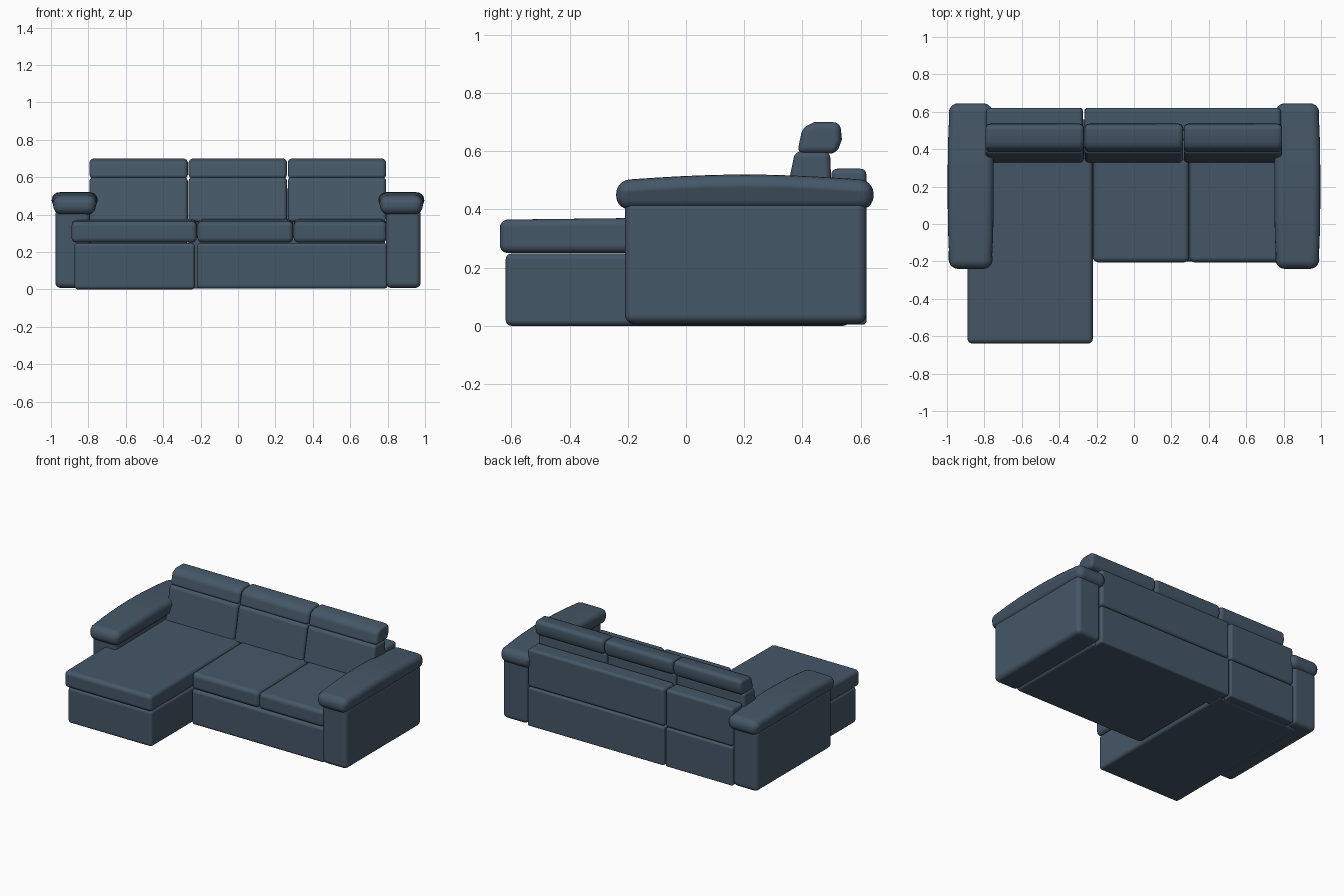
import bpy, bmesh, math

old = bpy.data.objects.get("Cube")
if old:
    bpy.data.objects.remove(old, do_unlink=True)

# Single upholstery colour
fabric = bpy.data.materials.new("slate_blue_fabric")
fabric.use_nodes = True
colour = (0.06, 0.095, 0.135, 1)
fabric.diffuse_color = colour
bsdf = fabric.node_tree.nodes["Principled BSDF"]
bsdf.inputs["Base Color"].default_value = colour
bsdf.inputs["Roughness"].default_value = 0.8


def prism(name, x0, x1, profile, bevel, taper=None):
    """Extrude a (y, z) side profile from x0 to x1 and round its edges."""
    bm = bmesh.new()
    cx, half = (x0 + x1) / 2, (x1 - x0) / 2
    rings = []
    for side in (-1, 1):
        rings.append([bm.verts.new((cx + side * half * (taper(y) if taper else 1), y, z))
                      for y, z in profile])
    n = len(profile)
    bm.faces.new(rings[0])
    bm.faces.new(rings[1][::-1])
    for i in range(n):
        j = (i + 1) % n
        bm.faces.new((rings[0][i], rings[1][i], rings[1][j], rings[0][j]))
    bmesh.ops.recalc_face_normals(bm, faces=bm.faces)
    mesh = bpy.data.meshes.new(name)
    bm.to_mesh(mesh)
    bm.free()
    mesh.materials.append(fabric)
    obj = bpy.data.objects.new(name, mesh)
    bpy.context.collection.objects.link(obj)
    mod = obj.modifiers.new("rounding", "BEVEL")
    mod.width, mod.segments = bevel, 5
    mod.limit_method, mod.angle_limit = "ANGLE", math.radians(35)
    mod.harden_normals = True
    bpy.ops.object.select_all(action="DESELECT")
    obj.select_set(True)
    bpy.context.view_layer.objects.active = obj
    bpy.ops.object.shade_smooth_by_angle(angle=math.radians(40))
    return obj


def block(name, x, y, z, bevel):
    return prism(name, *x, [(y[0], z[0]), (y[1], z[0]), (y[1], z[1]), (y[0], z[1])], bevel)


# Arms with arched, slightly tapered pads
def pad_taper(y):
    return 1 - 0.1 * abs((y - 0.2) / 0.44) ** 3


steps = 12
arch = [(0.645 - 0.885 * i / steps, 0.5 + 0.02 * math.sin(math.pi * i / steps))
        for i in range(steps + 1)]
for label, s in (("left", 1), ("right", -1)):
    block(label + "_arm", sorted((s * 0.79, s * 0.977)), (-0.21, 0.62), (0.008, 0.43), 0.03)
    prism(label + "_arm_pad", *sorted((s * 0.747, s)),
          [(-0.24, 0.4), (0.645, 0.4)] + arch, 0.046, pad_taper)

# Bases
block("chaise_base", (-0.875, -0.23), (-0.62, 0.56), (0, 0.248), 0.02)
block("sofa_base", (-0.22, 0.8), (-0.2, 0.56), (0.004, 0.248), 0.02)

# Seat cushions, rising slightly toward the back
for name, x0, x1, front in (("chaise_cushion", -0.89, -0.22, -0.64),
                            ("middle_seat_cushion", -0.217, 0.295, -0.205),
                            ("left_seat_cushion", 0.297, 0.795, -0.205)):
    prism(name, x0, x1, [(front, 0.25), (0.45, 0.25), (0.45, 0.378), (front, 0.365)], 0.028)

# Back panels in two rows
for label, x in (("right", (-0.79, -0.274)), ("left", (-0.264, 0.785))):
    block(label + "_lower_back_panel", x, (0.45, 0.62), (0.004, 0.272), 0.012)
    block(label + "_upper_back_panel", x, (0.5, 0.62), (0.276, 0.54), 0.02)

# Leaning back cushions and headrests
for i, label in enumerate(("right", "middle", "left")):
    x0 = -0.794 + i * 0.53
    x1 = x0 + 0.526
    prism(label + "_back_cushion", x0, x1,
          [(0.325, 0.36), (0.505, 0.36), (0.495, 0.6), (0.375, 0.6)], 0.022)
    prism(label + "_headrest", x0, x1,
          [(0.382, 0.592), (0.518, 0.592), (0.536, 0.64), (0.53, 0.7),
           (0.44, 0.7), (0.4, 0.68)], 0.024)
